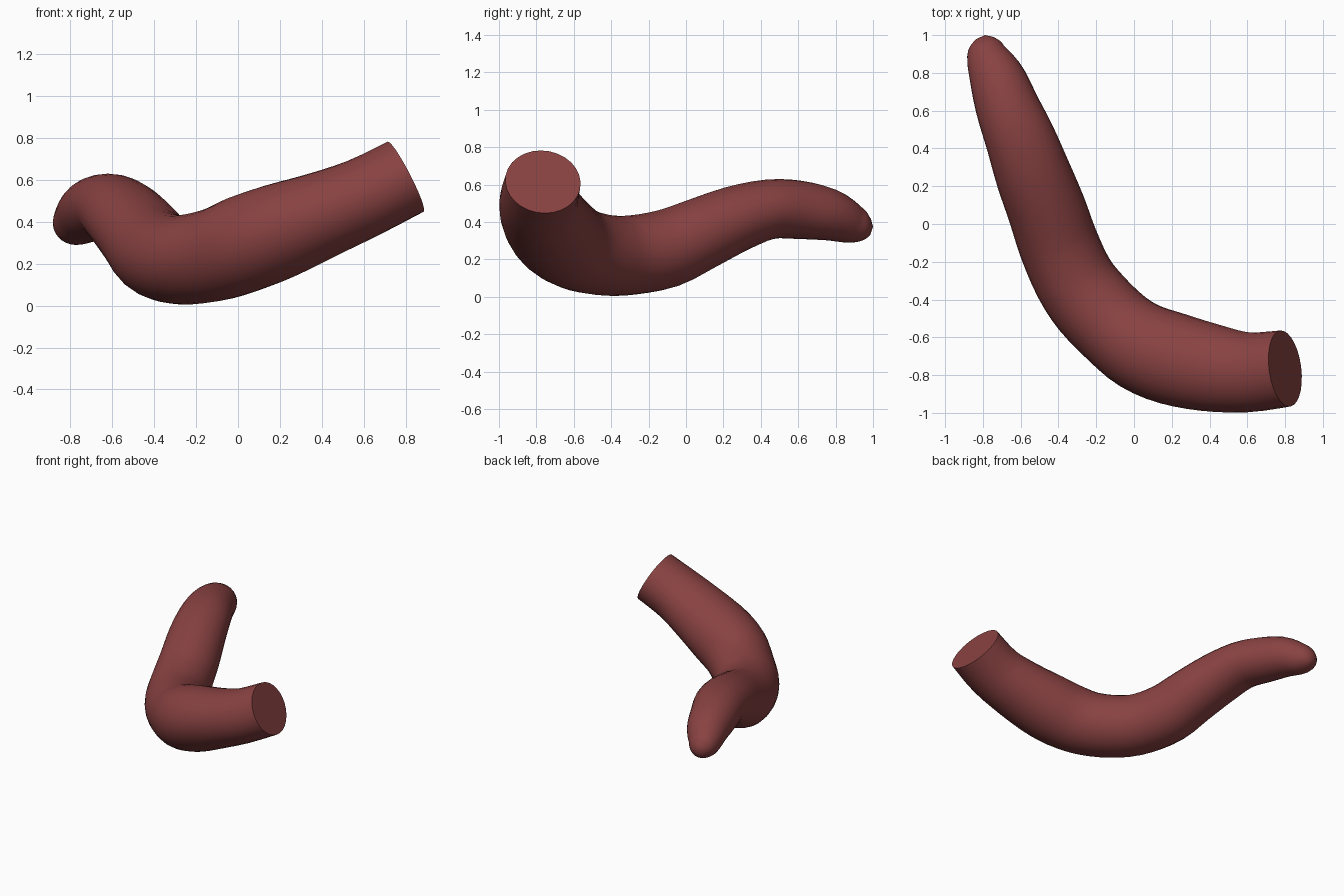
import bpy, bmesh, math
from mathutils import Vector

if "Cube" in bpy.data.objects:
    bpy.data.objects.remove(bpy.data.objects["Cube"])

# centre x, y, z, half width, half height from the cut end to the tip
PATH = [
    (0.80, -0.765, 0.615, 0.203, 0.188), (0.60, -0.785, 0.515, 0.212, 0.192),
    (0.40, -0.76, 0.433, 0.233, 0.207), (0.20, -0.712, 0.357, 0.245, 0.228),
    (0.04, -0.65, 0.298, 0.238, 0.232), (-0.09, -0.555, 0.248, 0.225, 0.223),
    (-0.225, -0.42, 0.222, 0.222, 0.216), (-0.32, -0.285, 0.224, 0.215, 0.212),
    (-0.40, -0.105, 0.258, 0.212, 0.210), (-0.46, 0.07, 0.333, 0.208, 0.195),
    (-0.535, 0.265, 0.417, 0.200, 0.178), (-0.60, 0.445, 0.468, 0.186, 0.160),
    (-0.665, 0.605, 0.465, 0.170, 0.156), (-0.72, 0.76, 0.440, 0.150, 0.140),
    (-0.772, 0.88, 0.395, 0.116, 0.110), (-0.785, 0.95, 0.378, 0.085, 0.080),
    (-0.79, 0.985, 0.375, 0.045, 0.045),
]
SIDES, STEPS = 28, 3


def spline(p0, p1, p2, p3, t):
    return [0.5 * (2*b + (c - a)*t + (2*a - 5*b + 4*c - d)*t*t
                   + (3*b - a - 3*c + d)*t**3) for a, b, c, d in zip(p0, p1, p2, p3)]


# smooth the path
pts = []
n = len(PATH)
for i in range(n - 1):
    quad = [PATH[max(0, min(n - 1, i + k))] for k in (-1, 0, 1, 2)]
    pts += [spline(*quad, s / STEPS) for s in range(STEPS)]
pts.append(PATH[-1])

# sweep elliptical rings along it
bm = bmesh.new()
rings = []
for i, p in enumerate(pts):
    a, b = pts[max(0, i - 1)], pts[min(len(pts) - 1, i + 1)]
    tangent = (Vector(b[:3]) - Vector(a[:3])).normalized()
    side = tangent.cross(Vector((0, 0, 1))).normalized()
    up = side.cross(tangent)
    ring = []
    for k in range(SIDES):
        ang = 2 * math.pi * k / SIDES
        ring.append(bm.verts.new(Vector(p[:3]) + side * p[3] * math.cos(ang)
                                 + up * p[4] * math.sin(ang)))
    rings.append(ring)
for r0, r1 in zip(rings, rings[1:]):
    for k in range(SIDES):
        j = (k + 1) % SIDES
        bm.faces.new((r0[k], r0[j], r1[j], r1[k]))

# flat cut end and rounded tip
bm.faces.new(rings[0])
tip = bm.verts.new((-0.79, 1.0, 0.375))
for k in range(SIDES):
    bm.faces.new((rings[-1][k], rings[-1][(k + 1) % SIDES], tip))
bmesh.ops.recalc_face_normals(bm, faces=bm.faces)

mesh = bpy.data.meshes.new("tentacle")
bm.to_mesh(mesh)
bm.free()
mat = bpy.data.materials.new("dull red")
mat.diffuse_color = (0.25, 0.054, 0.054, 1)
mat.use_nodes = True
mat.node_tree.nodes["Principled BSDF"].inputs["Base Color"].default_value = mat.diffuse_color
mesh.materials.append(mat)
obj = bpy.data.objects.new("tentacle", mesh)
bpy.context.collection.objects.link(obj)
bpy.context.view_layer.objects.active = obj
obj.select_set(True)
bpy.ops.object.shade_smooth_by_angle(angle=math.radians(50))
